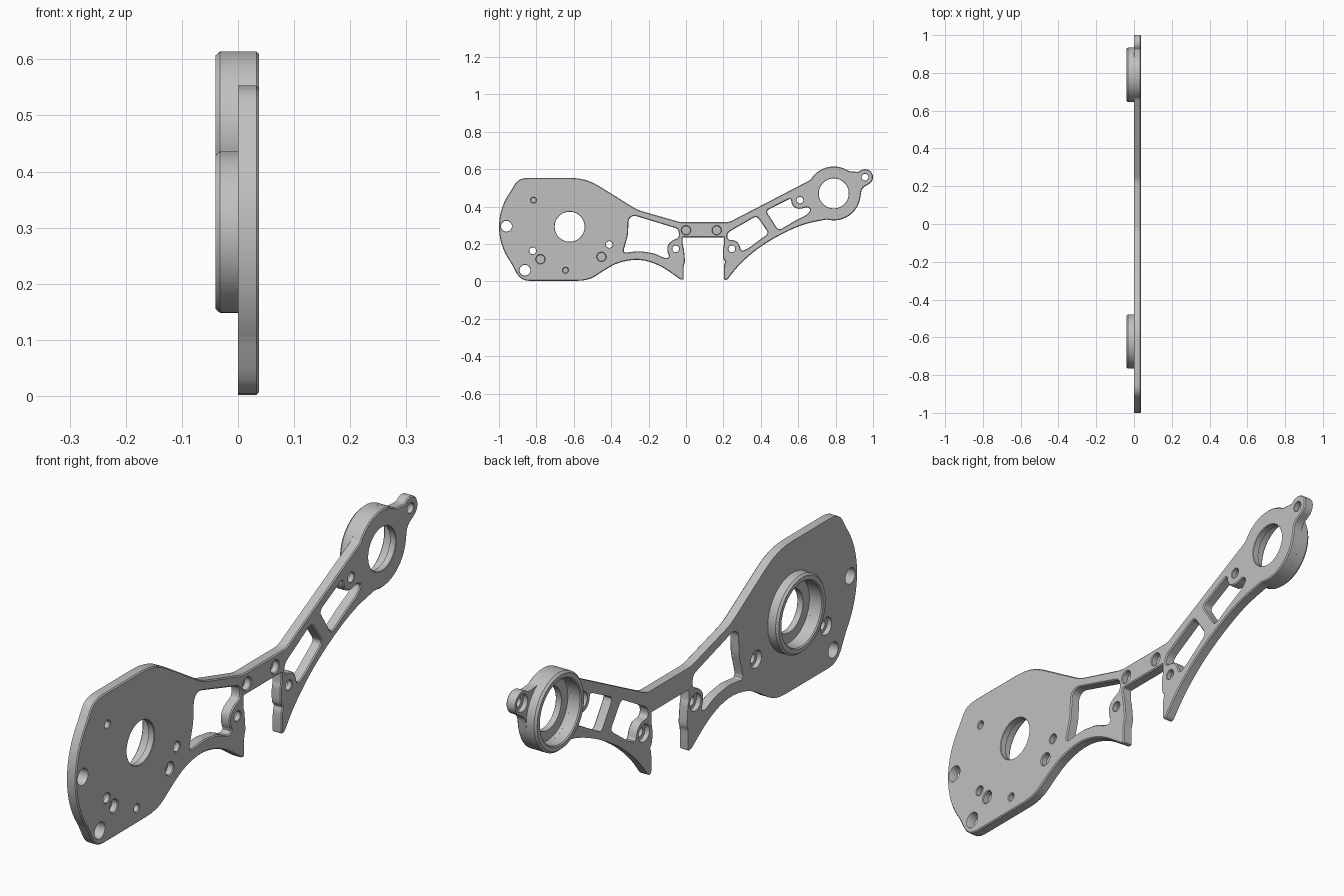
import bpy, bmesh
from math import sin, cos, radians, hypot, tau
from mathutils import Vector

if "Cube" in bpy.data.objects:
    bpy.data.objects.remove(bpy.data.objects["Cube"])

THICK, CHAMFER, SEAT = 0.037, 0.004, 0.013

metal = bpy.data.materials.new("light grey metal")
metal.use_nodes = True
grey = (0.53, 0.53, 0.53, 1)
metal.diffuse_color = grey
metal.node_tree.nodes["Principled BSDF"].inputs["Base Color"].default_value = grey


def arc(centre, r, start, end, steps):
    """Points (y, z) along an arc, angles in degrees."""
    angles = [radians(start + (end - start) * i / steps) for i in range(steps + 1)]
    return [(centre[0] + r * cos(a), centre[1] + r * sin(a)) for a in angles]


def circle(centre, r, n=32):
    return arc(centre, r, 0, 360, n)[:-1]


def rounded(points, default=0.02, steps=4):
    """Round every corner; an optional third value sets the cut length."""
    out = []
    for i, p in enumerate(points):
        here = Vector(p[:2])
        before, after = Vector(points[i - 1][:2]), Vector(points[(i + 1) % len(points)][:2])
        cut = p[2] if len(p) > 2 else default
        a = here + (before - here) * min(0.48, cut / (before - here).length)
        b = here + (after - here) * min(0.48, cut / (after - here).length)
        for k in range(steps + 1):
            t = k / steps
            out.append(a * (1 - t) ** 2 + here * 2 * t * (1 - t) + b * t * t)
    return out


def grow(loop, amount):
    """Offset a closed loop outward (negative shrinks it)."""
    n = len(loop)
    area = sum(loop[i - 1][0] * loop[i][1] - loop[i][0] * loop[i - 1][1] for i in range(n))
    sign = 1 if area > 0 else -1
    out = []
    for i, p in enumerate(loop):
        q, s = loop[i - 1], loop[(i + 1) % n]
        dy, dz = s[0] - q[0], s[1] - q[1]
        length = hypot(dy, dz) or 1
        out.append((p[0] + sign * amount * dz / length, p[1] - sign * amount * dy / length))
    return out


def skin(bm, levels):
    """Join equal loops placed at different x; return the vertex rings."""
    rings = [[bm.verts.new((x, p[0], p[1])) for p in loop] for loop, x in levels]
    for a, b in zip(rings, rings[1:]):
        for i in range(len(a)):
            bm.faces.new((a[i - 1], a[i], b[i], b[i - 1]))
    return rings


def loop_edges(bm, ring):
    return [bm.edges.get((ring[i - 1], ring[i])) for i in range(len(ring))]


def finish(bm, name):
    bmesh.ops.recalc_face_normals(bm, faces=bm.faces)
    mesh = bpy.data.meshes.new(name)
    bm.to_mesh(mesh)
    bm.free()
    mesh.materials.append(metal)
    obj = bpy.data.objects.new(name, mesh)
    bpy.context.collection.objects.link(obj)
    bpy.ops.object.select_all(action='DESELECT')
    obj.select_set(True)
    bpy.context.view_layer.objects.active = obj
    bpy.ops.object.shade_smooth_by_angle(angle=radians(30))


large_seat, small_seat, ear = (-0.622, 0.292), (0.79, 0.47), (0.957, 0.557)

# Plate silhouette: body, bridge, arm, bearing end, ear, then back along the underside
outline = rounded(
    arc((-0.68, 0.292), 0.32, 217, 143, 16)
    + [(-0.895, 0.553, 0.05), (-0.535, 0.553, 0.08), (-0.26, 0.382, 0.03),
       (-0.03, 0.316), (0.23, 0.316)]
    + arc(small_seat, 0.144, 150, 55, 18)
    + arc(ear, 0.043, 140, -60, 16)
    + [(0.94, 0.498)]
    + arc(small_seat, 0.144, -8, -105, 18)
    + [(0.61, 0.303, 0.2), (0.42, 0.205, 0.2), (0.29, 0.098, 0.2),
       (0.22, 0.008, 0.008), (0.203, 0.008, 0.008), (0.203, 0.09), (0.212, 0.105),
       (0.197, 0.12), (0.197, 0.18), (0.203, 0.195), (0.203, 0.235, 0.004),
       (-0.018, 0.235, 0.004), (-0.018, 0.195), (-0.012, 0.18), (-0.006, 0.12),
       (-0.006, 0.1), (-0.013, 0.085), (-0.013, 0.008, 0.008), (-0.03, 0.01, 0.008),
       (-0.14, 0.088, 0.2), (-0.25, 0.12, 0.2), (-0.36, 0.103, 0.2), (-0.44, 0.058, 0.2),
       (-0.52, 0.003, 0.06), (-0.885, 0.002, 0.05)])

# Lightening windows, curved around the screw pads
windows = [
    [(-0.307, 0.335), (-0.28, 0.353), (-0.04, 0.28), (-0.037, 0.232),
     (-0.07, 0.222), (-0.1, 0.195), (-0.1, 0.155), (-0.087, 0.13),
     (-0.11, 0.122), (-0.17, 0.15), (-0.25, 0.162), (-0.337, 0.152), (-0.31, 0.25)],
    [(0.222, 0.26), (0.378, 0.35), (0.442, 0.257), (0.335, 0.178),
     (0.295, 0.158), (0.287, 0.195), (0.265, 0.22), (0.22, 0.222)],
    [(0.427, 0.377), (0.562, 0.445), (0.563, 0.418), (0.58, 0.392),
     (0.615, 0.386), (0.645, 0.398), (0.668, 0.385), (0.65, 0.358),
     (0.58, 0.322), (0.495, 0.272)],
]

plain_holes = [((-0.96, 0.295), 0.031), ((-0.861, 0.059), 0.031)]
screw_holes = [(-0.82, 0.163), (-0.41, 0.197), (-0.055, 0.174), (0.245, 0.174),
               (0.609, 0.434), ear]
blind_holes = [((-0.815, 0.434), 0.017), ((-0.644, 0.059), 0.017),
               ((-0.778, 0.118), 0.026), ((-0.452, 0.131), 0.026),
               ((0, 0.273), 0.026), ((0.164, 0.273), 0.026)]

bm = bmesh.new()
back, front = [], []


def wall(levels, open_back=True):
    rings = skin(bm, levels)
    front.extend(loop_edges(bm, rings[-1]))
    if open_back:
        back.extend(loop_edges(bm, rings[0]))
    else:
        bm.faces.new(rings[0])


def straight(loop, bevel):
    wall([(loop, 0), (loop, THICK - CHAMFER), (grow(loop, bevel), THICK)])


def stepped(centre, wide, narrow, depth):
    """Through hole with a wider pocket in the back."""
    big, small = circle(centre, wide, 48), circle(centre, narrow, 48)
    wall([(big, 0), (big, depth), (small, depth), (small, THICK - 0.002),
          (grow(small, 0.002), THICK)])


straight(outline, -CHAMFER)
for points in windows:
    straight(rounded(points), CHAMFER)
for centre, r in plain_holes:
    straight(circle(centre, r - 0.002), 0.002)
for centre in screw_holes:
    stepped(centre, 0.032, 0.018, 0.018)
for centre in (large_seat, small_seat):
    stepped(centre, 0.118, 0.08, SEAT)
for centre, r in blind_holes:
    hole = circle(centre, r - 0.003)
    wall([(hole, SEAT), (hole, THICK - 0.003), (circle(centre, r), THICK)], False)

# Flat back and front faces
for edges in (back, front):
    bmesh.ops.triangle_fill(bm, use_beauty=True, edges=edges, normal=(1, 0, 0))
finish(bm, "side_plate")

# Raised bearing rims on the back
for name, centre in (("large_bearing_rim", large_seat), ("small_bearing_rim", small_seat)):
    bm = bmesh.new()
    profile = [(0.118, 0), (0.118, -0.036), (0.122, -0.04), (0.137, -0.04),
               (0.144, -0.032), (0.144, 0), (0.118, 0)]
    skin(bm, [(circle(centre, r, 64), x) for r, x in profile])
    bmesh.ops.remove_doubles(bm, verts=bm.verts, dist=0.00001)
    finish(bm, name)
